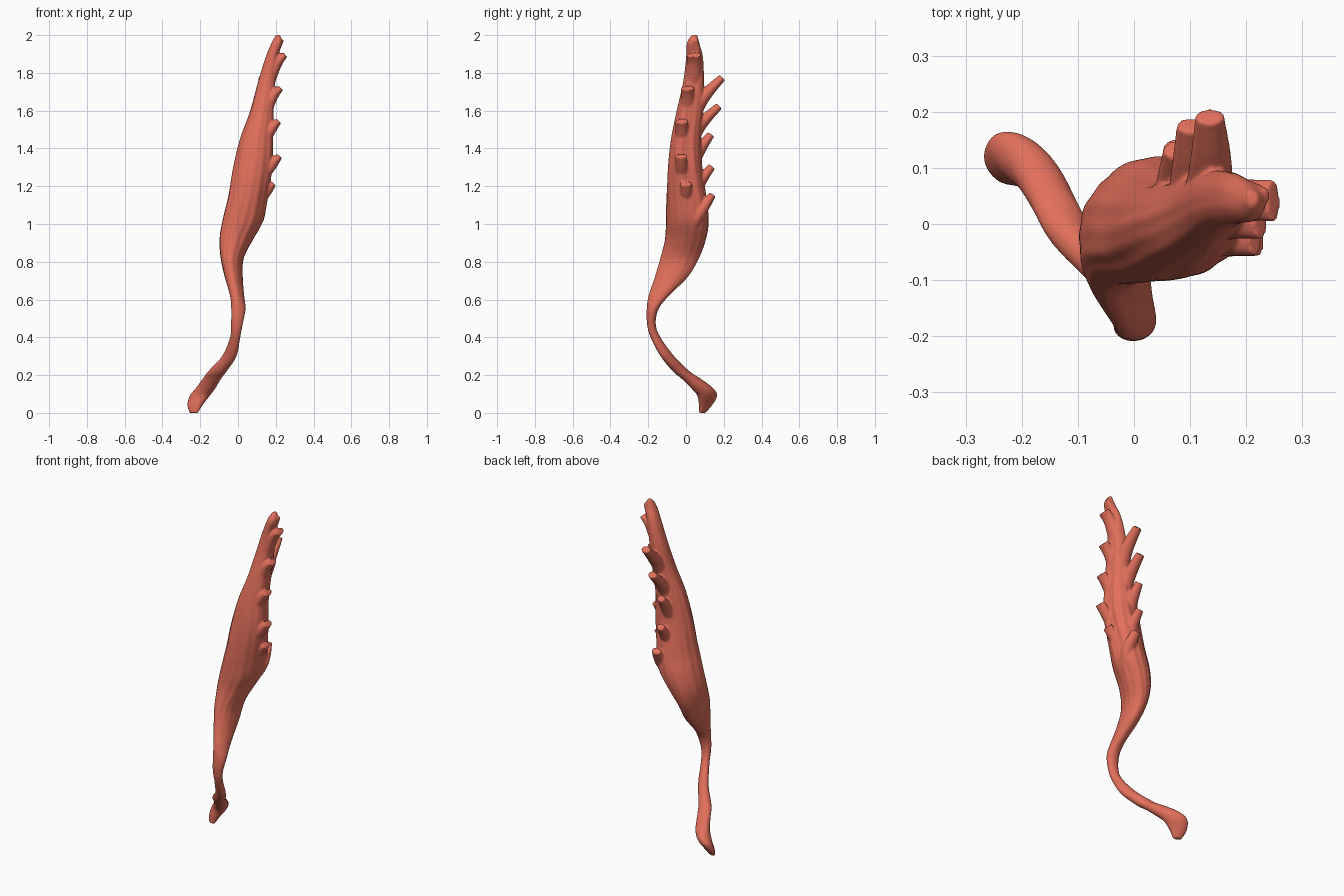
import bpy, bmesh, math
from mathutils import Vector

if "Cube" in bpy.data.objects:
    bpy.data.objects.remove(bpy.data.objects["Cube"])

bm = bmesh.new()
N = 80


def loft(rings):
    # skin a list of closed point rings and cap both ends
    loops = [[bm.verts.new(p) for p in r] for r in rings]
    for a, b in zip(loops, loops[1:]):
        n = len(a)
        for i in range(n):
            j = (i + 1) % n
            bm.faces.new((a[i], a[j], b[j], b[i]))
    bm.faces.new(loops[0][::-1])
    bm.faces.new(loops[-1])


def spline(keys, k, t):
    # Catmull-Rom over a list of tuples
    p = [keys[min(max(k + d, 0), len(keys) - 1)] for d in (-1, 0, 1, 2)]
    return [0.5 * (2 * b + (c - a) * t + (2 * a - 5 * b + 4 * c - d) * t * t
                   + (3 * b - a - 3 * c + d) * t ** 3) for a, b, c, d in zip(*p)]


def resample(keys, steps):
    out = [spline(keys, k, s / steps) for k in range(len(keys) - 1) for s in range(steps)]
    return out + [list(keys[-1])]


def ramp(z, a, b):
    return min(1, max(0, (z - a) / (b - a)))


# belly and tendon: z, x min, x max, y min, y max
sections = [
    (0.00, -.256, -.212, .07, .103), (0.04, -.268, -.188, .068, .138),
    (0.09, -.256, -.15, .06, .165), (0.13, -.224, -.12, .028, .145),
    (0.18, -.188, -.09, -.022, .08), (0.22, -.158, -.06, -.07, .02),
    (0.30, -.085, -.008, -.135, -.062), (0.40, -.042, .012, -.188, -.135),
    (0.47, -.037, .025, -.206, -.16), (0.55, -.036, .04, -.208, -.145),
    (0.62, -.042, .033, -.198, -.09), (0.72, -.07, .025, -.165, .01),
    (0.82, -.092, .03, -.135, .07), (0.92, -.098, .08, -.11, .106),
    (1.02, -.082, .137, -.105, .12), (1.15, -.05, .165, -.103, .105),
    (1.30, -.024, .19, -.095, .085), (1.45, .012, .192, -.078, .08),
    (1.60, .065, .195, -.048, .09), (1.75, .105, .202, -.015, .095),
    (1.88, .145, .212, .0, .09), (1.96, .178, .235, .005, .07),
    (2.00, .2, .222, .03, .06)]


def ring(s):
    z, x0, x1, y0, y1 = s
    cx, cy, rx, ry = (x0 + x1) / 2, (y0 + y1) / 2, (x1 - x0) / 2, (y1 - y0) / 2
    phi = -0.5 + 0.5 * ramp(z, .3, .5) + 0.2 * ramp(z, .5, .6) * (1 - ramp(z, 1.1, 1.4))
    groove = 0.16 * ramp(z, .95, 1.25) * (1 - ramp(z, 1.85, 1.97))
    fibre = 0.028 * ramp(z, .5, .85)
    pts = []
    for i in range(N):
        t = 2 * math.pi * i / N
        d = (t + math.pi) % (2 * math.pi) - math.pi
        # shallow hollow between the two rows of slips, and fine fibres
        f = 1 - groove * math.exp(-((d - 0.15) / 0.4) ** 2)
        f += fibre * math.sin(11 * t + 4 * z) * math.sin(4 * t - 3 * z)
        pts.append((cx + rx * f * math.cos(t), cy + ry * f * math.sin(t + phi), z))
    return pts


loft([ring(s) for s in resample(sections, 5)])


def core(z):
    # middle of the belly at height z
    for a, b in zip(sections, sections[1:]):
        if a[0] <= z <= b[0]:
            t = (z - a[0]) / (b[0] - a[0])
            m = [p + (q - p) * t for p, q in zip(a, b)]
            return Vector(((m[1] + m[2]) / 2, (m[3] + m[4]) / 2, z))


def slip(base, mid, tip, across, radii):
    # flattened finger with a blunt cut end; radii = (wide, thin) at each point
    keys = [tuple(p) + r for p, r in zip((base, mid, tip), radii)]
    path = resample(keys, 6)
    rings = []
    for i, k in enumerate(path):
        c = Vector(k[:3])
        d = (Vector(path[min(i + 1, len(path) - 1)][:3]) - Vector(path[max(i - 1, 0)][:3])).normalized()
        u = Vector(across)
        u = (u - d * u.dot(d)).normalized()
        v = d.cross(u)
        rings.append([c + u * k[3] * math.cos(a) + v * k[4] * math.sin(a)
                      for a in (2 * math.pi * j / 20 for j in range(20))])
    loft(rings)


# front row of slips, turned toward the midline
for x, y, z, w in ((.245, .042, 1.892, .038), (.222, .008, 1.715, .035), (.212, -.022, 1.54, .035),
                   (.216, -.025, 1.355, .033), (.184, .0, 1.21, .032)):
    base = core(z - .2)
    base.y = (base.y + y) / 2
    slip(base, (x - .045, y, z - .05), (x + .004, y, z + .005), (0, 1, .1),
         ((.045, .03), (w, .03), (w, .017)))

# back row of slips, turned backward
for x, y, z, w in ((.135, .192, 1.775, .026), (.102, .176, 1.625, .026), (.075, .133, 1.475, .023),
                   (.075, .137, 1.305, .023), (.1, .14, 1.155, .027)):
    base = core(z - .3)
    tip = Vector((x, y, z))
    out = Vector((x, core(z - .12).y + .055, z - .12))
    slip(base, out, tip, (1, 0, 0), ((.035, .03), (.04, .034), (w, .02)))

# small torn flake at the top end
slip((.19, .04, 1.84), (.205, .055, 1.91), (.236, .05, 1.975), (0, 1, 0),
     ((.02, .015), (.022, .014), (.014, .008)))

bmesh.ops.recalc_face_normals(bm, faces=bm.faces)
mesh = bpy.data.meshes.new("muscle")
bm.to_mesh(mesh)
bm.free()
muscle = bpy.data.objects.new("muscle", mesh)
bpy.context.collection.objects.link(muscle)

# fuse the parts into one soft surface
fuse = muscle.modifiers.new("fuse", 'REMESH')
fuse.mode = 'VOXEL'
fuse.voxel_size = 0.005
fuse.use_smooth_shade = True
soften = muscle.modifiers.new("soften", 'SMOOTH')
soften.factor = 0.5
soften.iterations = 5

red = bpy.data.materials.new("muscle_red")
red.diffuse_color = (0.76, 0.16, 0.105, 1)
red.use_nodes = True
red.node_tree.nodes["Principled BSDF"].inputs["Base Color"].default_value = red.diffuse_color
mesh.materials.append(red)
